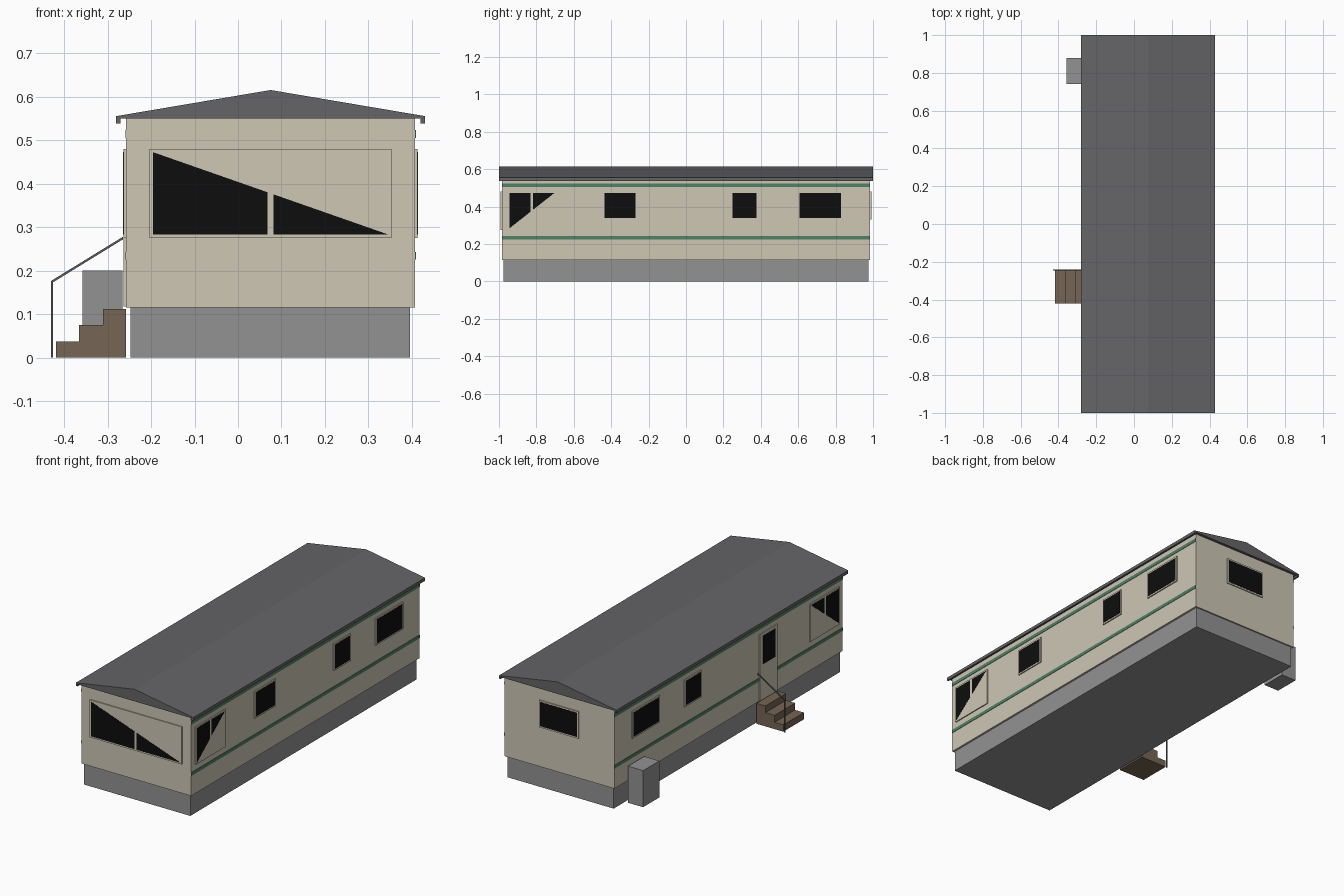
import bpy
import bmesh

cube = bpy.data.objects.get("Cube")
if cube:
    bpy.data.objects.remove(cube, do_unlink=True)


def material(name, r, g, b):
    m = bpy.data.materials.new(name)
    m.use_nodes = True
    m.diffuse_color = (r, g, b, 1)
    bsdf = next(n for n in m.node_tree.nodes if n.type == "BSDF_PRINCIPLED")
    bsdf.inputs["Base Color"].default_value = (r, g, b, 1)
    bsdf.inputs["Roughness"].default_value = 0.8
    return m


CREAM = material("cream cladding", 0.62, 0.57, 0.46)
ROOF = material("dark grey roof", 0.13, 0.13, 0.135)
GREY = material("grey skirting", 0.29, 0.29, 0.29)
GREEN = material("green stripe", 0.08, 0.216, 0.127)
BLACK = material("black glass", 0.004, 0.004, 0.004)
BROWN = material("brown timber", 0.18, 0.13, 0.087)
RAIL = material("rail metal", 0.11, 0.11, 0.115)

# Wall planes of the body
LEFT, RIGHT, END = 0.407, -0.257, 0.985
FLOOR, EAVE = 0.115, 0.55

# Each wall maps (along, up, outward) to model space
WALLS = {
    "front": lambda a, z, d: (a, -END - d, z),
    "back": lambda a, z, d: (a, END + d, z),
    "left": lambda a, z, d: (LEFT + d, a, z),
    "right": lambda a, z, d: (RIGHT - d, a, z),
}


def prism(name, outline, place, d0, d1, mat):
    """Extrude a flat outline from depth d0 to d1 using a placement function."""
    pts = [p for i, p in enumerate(outline) if p != outline[i - 1]]
    bm = bmesh.new()
    near = [bm.verts.new(place(a, z, d0)) for a, z in pts]
    far = [bm.verts.new(place(a, z, d1)) for a, z in pts]
    bm.faces.new(near)
    bm.faces.new(far)
    for i in range(len(pts)):
        bm.faces.new((near[i - 1], near[i], far[i], far[i - 1]))
    bmesh.ops.recalc_face_normals(bm, faces=bm.faces)
    mesh = bpy.data.meshes.new(name)
    bm.to_mesh(mesh)
    bm.free()
    mesh.materials.append(mat)
    ob = bpy.data.objects.new(name, mesh)
    bpy.context.collection.objects.link(ob)
    return ob


def rect(a0, a1, z0, z1):
    return [(a0, z0), (a1, z0), (a1, z1), (a0, z1)]


def along_y(a, z, d):
    return (a, d, z)


def panel(name, wall, a0, a1, z0, z1, d, mat):
    return prism(name, rect(a0, a1, z0, z1), WALLS[wall], -0.002, d, mat)


def pane(name, wall, outline):
    prism(name, outline, WALLS[wall], 0.004, 0.007, BLACK)


RIM = 0.008


def window(name, wall, a0, a1, z0=0.332, z1=0.48):
    panel(name + "_frame", wall, a0, a1, z0, z1, 0.006, CREAM)
    pane(name + "_glass", wall, rect(a0 + RIM, a1 - RIM, z0 + RIM, z1 - RIM))


def split_window(name, wall, a0, a1, rising, upper):
    """Wide two-pane window whose glass fills one side of a diagonal."""
    z0, z1 = 0.275, 0.48
    panel(name + "_frame", wall, a0, a1, z0, z1, 0.006, CREAM)
    a0, a1, z0, z1 = a0 + RIM, a1 - RIM, z0 + RIM, z1 - RIM
    mid = (a0 + a1) / 2

    def edge(a):
        t = (a - a0) / (a1 - a0)
        return z0 + (z1 - z0) * (t if rising else 1 - t)

    for label, p, q in (("a", a0, mid - 0.007), ("b", mid + 0.007, a1)):
        if upper:
            outline = [(p, edge(p)), (q, edge(q)), (q, z1), (p, z1)]
        else:
            outline = [(p, z0), (q, z0), (q, edge(q)), (p, edge(p))]
        pane(f"{name}_glass_{label}", wall, outline)


# Skirting and body
prism("skirting", rect(-0.247, 0.396, 0, FLOOR), along_y, -0.977, 0.977, GREY)
prism("body", rect(RIGHT, LEFT, FLOOR, EAVE), along_y, -END, END, CREAM)

# Gable roof with a lip along both eaves
roof_profile = [(-0.28, 0.538), (-0.27, 0.538), (-0.27, 0.549), (0.42, 0.549),
                (0.42, 0.538), (0.43, 0.538), (0.43, 0.555), (0.075, 0.615),
                (-0.28, 0.555)]
prism("roof", roof_profile, along_y, -1, 1, ROOF)

# Stripes along both long walls
for wall in ("left", "right"):
    for label, z in (("lower", 0.225), ("upper", 0.505)):
        panel(f"{wall}_{label}_stripe", wall, -END, END, z, z + 0.018, 0.002, GREEN)

# Windows
split_window("front_window", "front", -0.203, 0.353, rising=False, upper=False)
split_window("left_lounge_window", "left", -0.953, -0.697, rising=True, upper=True)
split_window("right_lounge_window", "right", -0.953, -0.697, rising=True, upper=True)
window("back_window", "back", -0.043, 0.195)
window("left_kitchen_window", "left", -0.443, -0.262)
for wall in ("left", "right"):
    window(wall + "_bathroom_window", wall, 0.24, 0.385)
    window(wall + "_bedroom_window", wall, 0.6, 0.837)

# Door with a glazed upper half
panel("door", "right", -0.415, -0.265, 0.117, 0.48, 0.006, CREAM)
pane("door_glass", "right", rect(-0.395, -0.29, 0.31, 0.465))

# Entrance steps
steps = [(-0.418, 0), (RIGHT, 0), (RIGHT, 0.112), (-0.31, 0.112),
         (-0.31, 0.075), (-0.365, 0.075), (-0.365, 0.037), (-0.418, 0.037)]
prism("entrance_steps", steps, along_y, -0.42, -0.243, BROWN)

# Handrail and its post
prism("handrail_post", rect(-0.43, -0.425, 0, 0.173), along_y, -0.246, -0.24, RAIL)
prism("handrail", [(-0.43, 0.17), (-0.264, 0.272), (-0.264, 0.278), (-0.43, 0.176)],
      along_y, -0.246, -0.24, RAIL)

# Storage box beside the rear of the right wall
prism("storage_box", rect(-0.357, -0.266, 0, 0.2), along_y, 0.74, 0.88, GREY)
